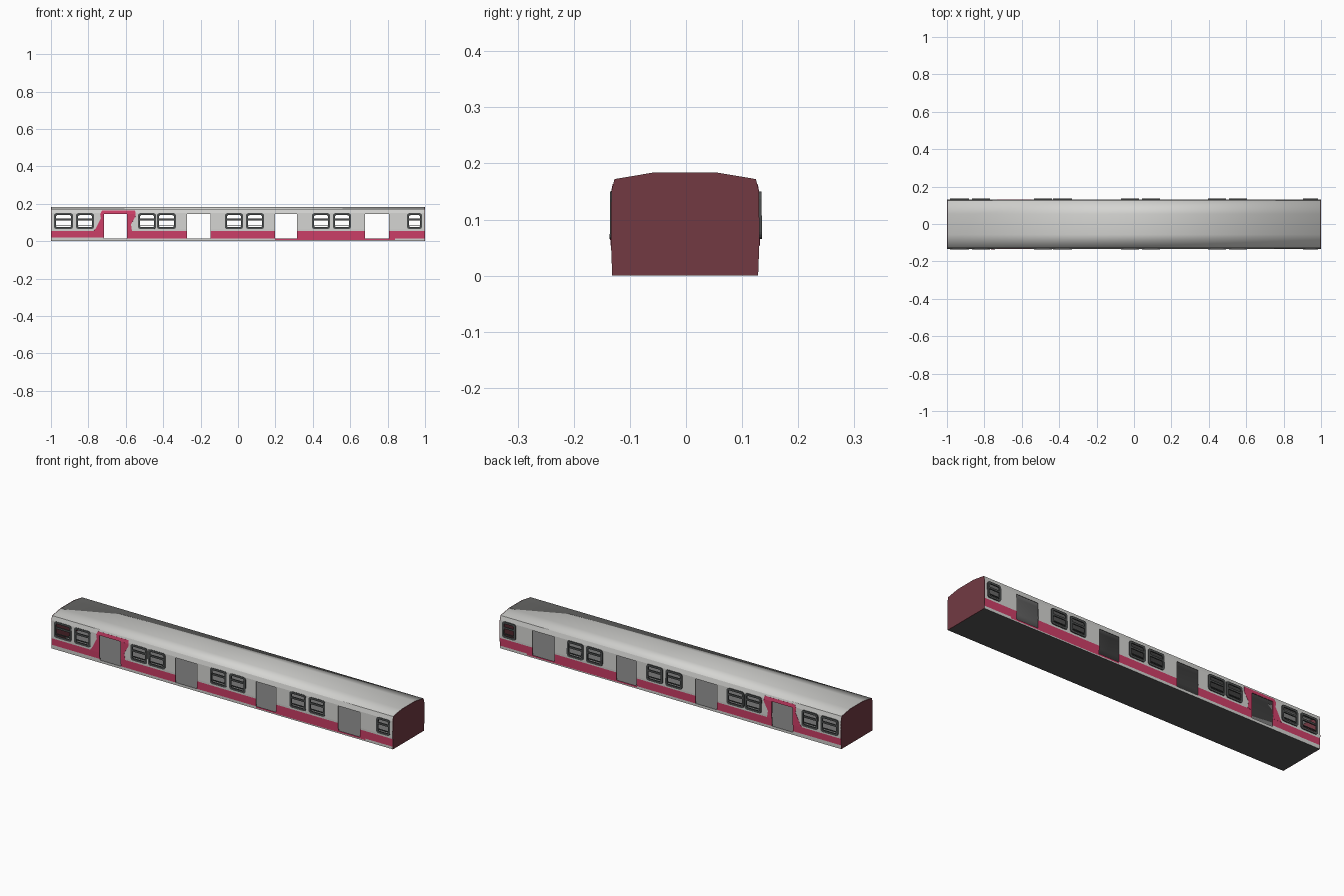
import bpy, bmesh, math

cube = bpy.data.objects.get("Cube")
if cube:
    bpy.data.objects.remove(cube, do_unlink=True)


def material(name, r, g, b):
    m = bpy.data.materials.new(name)
    m.use_nodes = True
    m.diffuse_color = (r, g, b, 1)
    m.node_tree.nodes["Principled BSDF"].inputs["Base Color"].default_value = (r, g, b, 1)
    return m


LIGHT = material("light_grey", 0.66, 0.66, 0.64)
PINK = material("raspberry", 0.62, 0.05, 0.14)
INNER = material("interior_grey", 0.19, 0.19, 0.19)
DARK = material("underside_grey", 0.09, 0.09, 0.09)
FRAME = material("frame_grey", 0.07, 0.075, 0.075)
WINE = material("dark_wine", 0.17, 0.042, 0.055)

CENTRE = -0.0015
SECTION = [(0, 0.130), (0.065, 0.1325), (0.15, 0.1315), (0.172, 0.126)]
ROOF = [(0.126, 0.172), (0.055, 0.184)]
DOORS = [(-0.717, -0.594), (-0.273, -0.147), (0.198, 0.316), (0.68, 0.808)]
WINDOWS = [(-0.984, -0.882), (-0.866, -0.77), (-0.535, -0.438), (-0.433, -0.332),
           (-0.07, 0.027), (0.043, 0.139), (0.396, 0.492), (0.508, 0.604), (0.904, 0.984)]
DOOR_Z = (0.014, 0.145)
WIN_Z = (0.065, 0.15)
INSET = 0.005


def side_y(z, side, out=0.0):
    """Point on the bowed side wall at height z."""
    for (z0, w0), (z1, w1) in zip(SECTION, SECTION[1:]):
        if z <= z1:
            break
    w = w0 + (w1 - w0) * (z - z0) / (z1 - z0)
    return CENTRE + side * (w + out)


def finish(name, bm, mats, thickness=0.0, offset=-1, inner=0):
    me = bpy.data.meshes.new(name)
    bm.to_mesh(me)
    bm.free()
    ob = bpy.data.objects.new(name, me)
    bpy.context.collection.objects.link(ob)
    for m in mats:
        me.materials.append(m)
    if thickness:
        mod = ob.modifiers.new("thickness", "SOLIDIFY")
        mod.thickness = thickness
        mod.offset = offset
        mod.material_offset = inner
        mod.material_offset_rim = inner
    return ob


def wall_face(bm, pts, side, out=0.0):
    """Face on the side wall from (x, z) points, facing outward."""
    vs = [bm.verts.new((x, side_y(z, side, out), z)) for x, z in pts]
    return bm.faces.new(vs if side < 0 else vs[::-1])


def rect(x0, x1, z0, z1):
    return [(x0, z0), (x1, z0), (x1, z1), (x0, z1)]


def rounded(x0, x1, z0, z1, r, steps=4):
    pts = []
    corners = [(x1 - r, z1 - r), (x0 + r, z1 - r), (x0 + r, z0 + r), (x1 - r, z0 + r)]
    for i, (cx, cz) in enumerate(corners):
        for k in range(steps + 1):
            a = math.pi / 2 * (i + k / steps)
            pts.append((cx + r * math.cos(a), cz + r * math.sin(a)))
    return pts


def band_bottom(x):
    """Lower edge of the coloured band along the car."""
    return 0.02 if x < -0.72 else 0.014 if x < 0.25 else 0.006 if x < 0.84 else 0.014


def side_wall(name, side):
    holes = [d + DOOR_Z for d in DOORS]
    holes += [(a + INSET, b - INSET, WIN_Z[0] + INSET, WIN_Z[1] - INSET) for a, b in WINDOWS]
    xs = sorted({-0.998, 0.998, 0.84} | {x for h in holes for x in h[:2]})
    zs = sorted({0, 0.006, 0.02, 0.055, 0.065, 0.15, 0.172} | {z for h in holes for z in h[2:]})
    bm = bmesh.new()
    for x0, x1 in zip(xs, xs[1:]):
        for z0, z1 in zip(zs, zs[1:]):
            x, z = (x0 + x1) / 2, (z0 + z1) / 2
            if any(h[0] < x < h[1] and h[2] < z < h[3] for h in holes):
                continue
            f = wall_face(bm, rect(x0, x1, z0, z1), side)
            f.material_index = 1 if band_bottom(x) < z < 0.055 else 0
    bmesh.ops.remove_doubles(bm, verts=bm.verts, dist=1e-5)
    finish(name, bm, [LIGHT, PINK, INNER, INNER], 0.004, -1, 2)


def door_flare(name, side):
    """Coloured surround that sweeps up around the first door."""
    a, b = DOORS[0]
    top = DOOR_Z[1]
    left = [(a, 0.054), (a, top), (-0.737, top), (-0.733, 0.123), (-0.76, 0.07), (-0.772, 0.054)]
    right = [(b, 0.054), (-0.567, 0.054), (-0.572, 0.09), (-0.547, 0.135), (-0.547, top), (b, top)]
    head = [(-0.737, top), (-0.547, top), (-0.55, 0.163), (-0.728, 0.163)]
    bm = bmesh.new()
    for pts in (left, right, head):
        wall_face(bm, pts, side, 0.0008)
    bmesh.ops.recalc_face_normals(bm, faces=bm.faces)
    finish(name, bm, [PINK], 0.0008, 0)


def window_frames(name, side):
    out = 0.002 if side < 0 else 0.0045
    bm = bmesh.new()
    z0, z1 = WIN_Z
    for x0, x1 in WINDOWS:
        # rounded surround
        w = 0.011
        outer = rounded(x0, x1, z0, z1, 0.013)
        inner = rounded(x0 + w, x1 - w, z0 + w, z1 - w, 0.007)
        n = len(outer)
        for i in range(n):
            j = (i + 1) % n
            wall_face(bm, [outer[i], outer[j], inner[j], inner[i]], side, out)
        # transom and lower rail
        for zc, h in ((0.117, 0.005), (0.085, 0.002)):
            wall_face(bm, rect(x0 + w - 0.001, x1 - w + 0.001, zc - h, zc + h), side, out - 0.001)
    bmesh.ops.remove_doubles(bm, verts=bm.verts, dist=1e-5)
    finish(name, bm, [FRAME], 0.006, -1)


for label, side in (("front", -1), ("back", 1)):
    side_wall(label + "_side_wall", side)
    door_flare(label + "_door_surround", side)
    window_frames(label + "_window_frames", side)

# Roof shell
outline = [(CENTRE - y, z) for y, z in ROOF] + [(CENTRE + y, z) for y, z in ROOF[::-1]]
bm = bmesh.new()
rows = [[bm.verts.new((x, y, z)) for y, z in outline] for x in (-0.998, 0.998)]
for i in range(len(outline) - 1):
    bm.faces.new((rows[0][i], rows[1][i], rows[1][i + 1], rows[0][i + 1]))
roof = finish("roof", bm, [LIGHT, INNER], 0.004, -1, 1)
bpy.ops.object.select_all(action="DESELECT")
roof.select_set(True)
bpy.context.view_layer.objects.active = roof
bpy.ops.object.shade_smooth_by_angle(angle=math.radians(30))

# End walls follow the full body section
section = [(side_y(z, -1), z) for z, w in SECTION] + outline[1:-1]
section += [(side_y(z, 1), z) for z, w in SECTION[::-1]]
for name, x in (("left_end_wall", 1), ("right_end_wall", -1)):
    bm = bmesh.new()
    vs = [bm.verts.new((x, y, z)) for y, z in section]
    bm.faces.new(vs if x < 0 else vs[::-1])
    bm.normal_update()
    if bm.faces[:][0].normal.x * x < 0:
        bmesh.ops.reverse_faces(bm, faces=bm.faces)
    finish(name, bm, [WINE], 0.003, -1)

# Floor slab: dark below, interior grey above
bm = bmesh.new()
bmesh.ops.create_cube(bm, size=1)
for v in bm.verts:
    v.co = (v.co.x * 1.994, v.co.y * 0.259 + CENTRE, (v.co.z + 0.5) * 0.0125)
bm.normal_update()
for f in bm.faces:
    f.material_index = 1 if f.normal.z > 0.5 else 0
finish("floor", bm, [DARK, INNER])
